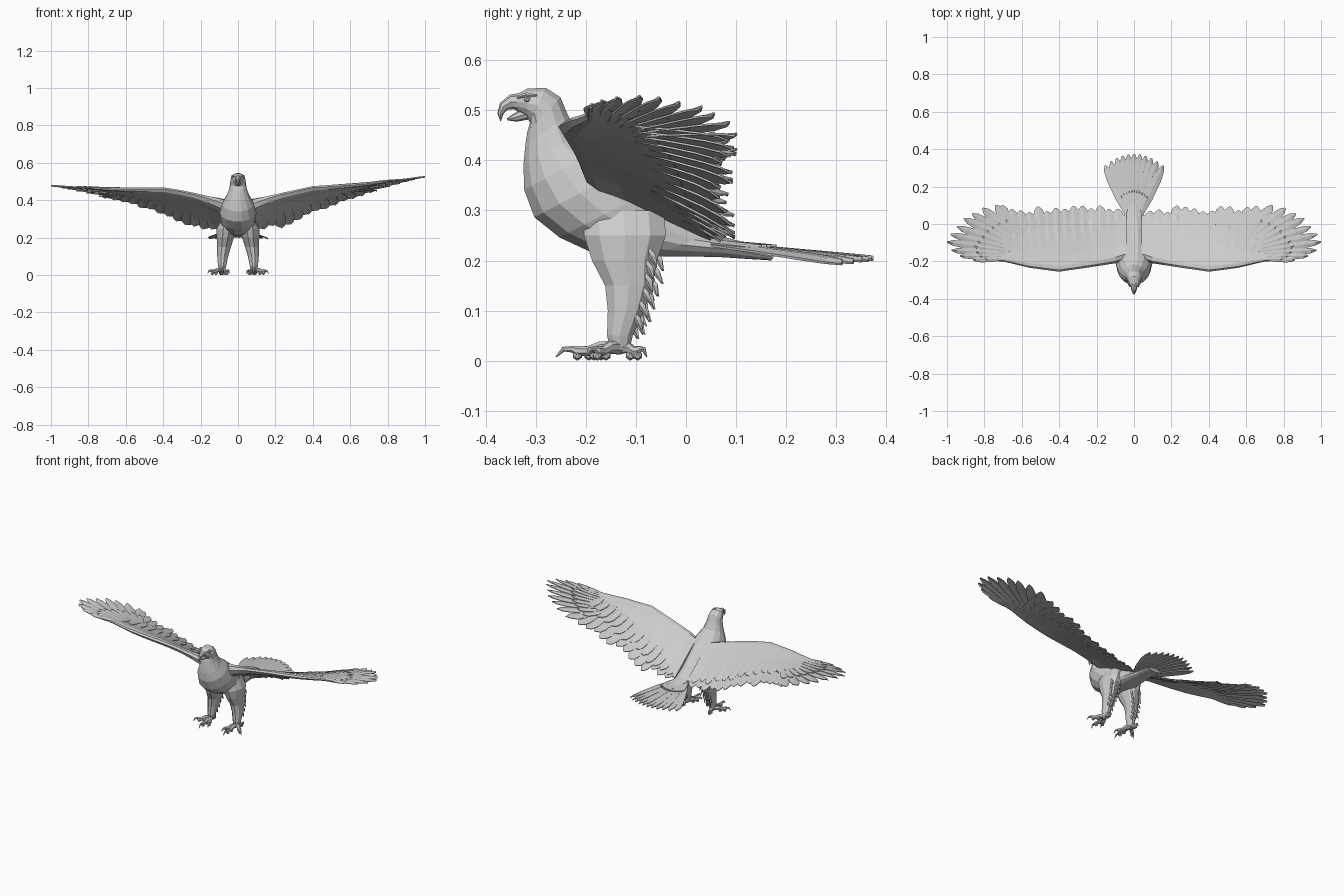
import bpy, bmesh, random
from math import sin, cos, pi
from mathutils import Vector as V

if "Cube" in bpy.data.objects:
    bpy.data.objects.remove(bpy.data.objects["Cube"])

random.seed(4)


def finish(name, bm, thick=0):
    bmesh.ops.recalc_face_normals(bm, faces=bm.faces)
    me = bpy.data.meshes.new(name)
    bm.to_mesh(me)
    bm.free()
    ob = bpy.data.objects.new(name, me)
    bpy.context.collection.objects.link(ob)
    if thick:
        m = ob.modifiers.new("thickness", 'SOLIDIFY')
        m.thickness, m.offset = thick, 0
    return ob


def lerp(table, x):
    if x <= table[0][0]:
        return table[0][1]
    for (a, p), (b, q) in zip(table, table[1:]):
        if x <= b:
            return p + (q - p) * (x - a) / (b - a)
    return table[-1][1]


def loft(bm, rings):
    vs = [[bm.verts.new(p) for p in r] for r in rings]
    n = len(vs[0])
    for a, b in zip(vs, vs[1:]):
        for i in range(n):
            j = (i + 1) % n
            bm.faces.new((a[i], a[j], b[j], b[i]))
    bm.faces.new(vs[0])
    bm.faces.new(vs[-1])


def ellipse(c, u, v, n=12):
    return [c + u * cos(2 * pi * i / n) + v * sin(2 * pi * i / n) for i in range(n)]


def tube(bm, pts, radii, ref=V((0, 0, 1)), n=6, flat=1.0):
    pts, rings = [V(p) for p in pts], []
    for i, p in enumerate(pts):
        t = (pts[min(i + 1, len(pts) - 1)] - pts[max(i - 1, 0)]).normalized()
        w = t.cross(ref).normalized()
        up = w.cross(t).normalized()
        rings.append(ellipse(p, w * radii[i], up * radii[i] * flat, n))
    loft(bm, rings)


def feather(bm, root, tip, half, height, lift=0.0, s=1):
    # flat blade with raised shaft, draped over a height function
    root, tip = V(root), V(tip)
    d = (tip - root).normalized()
    side = V((d.y, -d.x))
    rows = []
    for t, w in ((0, .6), (.35, 1), (.72, 1), (.9, .72), (1, .15)):
        row = []
        for e in (-1, 0, 1):
            p = root.lerp(tip, t) + side * (e * w * half)
            z = height(p.x, p.y) + lift + (.003 if e == 0 else -.003 * e)
            row.append(bm.verts.new((s * p.x, p.y, z)))
        rows.append(row)
    for a, b in zip(rows, rows[1:]):
        for i in (0, 1):
            bm.faces.new((a[i], a[i + 1], b[i + 1], b[i]))


# Body, neck and head: lower y, z, upper y, z, half width
sections = [(-.338, .499, -.337, .533, .017), (-.318, .486, -.317, .544, .032),
            (-.312, .474, -.28, .546, .040), (-.318, .455, -.25, .527, .042),
            (-.322, .43, -.235, .492, .047), (-.326, .39, -.215, .452, .062),
            (-.325, .34, -.17, .425, .085), (-.305, .285, -.12, .385, .098),
            (-.255, .245, -.07, .34, .096), (-.19, .215, -.01, .29, .08),
            (-.07, .208, .05, .255, .06), (.06, .207, .12, .236, .045), (.17, .2, .18, .214, .04)]
bm = bmesh.new()
rings = []
for y0, z0, y1, z1, w in sections:
    lo, hi = V((0, y0, z0)), V((0, y1, z1))
    rings.append(ellipse((lo + hi) / 2, V((w, 0, 0)), (hi - lo) / 2, 14))
loft(bm, rings)
finish("body", bm)

# Hooked beak, open
X = V((1, 0, 0))
bm = bmesh.new()
tube(bm, [(0, -.328, .516), (0, -.348, .517), (0, -.364, .508), (0, -.371, .493), (0, -.37, .479)],
     [.019, .015, .010, .006, .001], X, 8)
finish("upper_beak", bm)
bm = bmesh.new()
tube(bm, [(0, -.318, .494), (0, -.34, .486), (0, -.357, .482)], [.013, .009, .002], X, 8, 1.2)
finish("lower_beak", bm)

# Eyes and brows
bm = bmesh.new()
for s in (-1, 1):
    eye = bmesh.ops.create_icosphere(bm, subdivisions=1, radius=.007)['verts']
    bmesh.ops.translate(bm, verts=eye, vec=(s * .029, -.317, .522))
    tube(bm, [(s * .021, -.337, .526), (s * .031, -.318, .531), (s * .034, -.298, .53)],
         [.003, .005, .002], n=5)
finish("eyes_and_brows", bm)

# Wings
lead_y = [(.05, -.19), (.1, -.21), (.2, -.226), (.4, -.255), (.55, -.236), (.7, -.2), (1, -.19)]
lead_z = [(.05, .385), (.1, .395), (.2, .42), (.4, .45), (.7, .479), (1, .502)]
slope = [(.1, .53), (.25, .54), (.35, .45), (.5, .31), (.7, .17), (.85, .08), (1, .0)]
arm_back = [(.04, .05), (.3, .0), (.5, -.03), (.7, -.09), (.84, -.16)]
arm_thick = [(.04, .06), (.12, .045), (.2, .028), (.5, .022), (.7, .014), (.84, .004)]
tips = [(.74, .10), (.81, .085), (.865, .055), (.91, .03), (.945, -.015),
        (.98, -.055), (1.0, -.095), (.975, -.14), (.93, -.17), (.86, -.19)]
airfoil = [(0, 0), (.04, .5), (.13, .8), (.35, .7), (1, .08),
           (1, -.05), (.35, -.35), (.13, -.6), (.04, -.5)]


def wing(s, label):
    def height(x, y):
        return lerp(lead_z, x) - lerp(slope, x) * (y + .22) + s * .024 * max(0, x - .3) / .7

    # feathered arm
    bm = bmesh.new()
    rings = []
    for x in (.04, .1, .16, .23, .31, .4, .48, .56, .63, .7, .77, .84):
        y0, y1, th = lerp(lead_y, x), lerp(arm_back, x), lerp(arm_thick, x)
        rings.append([V((s * x, y0 + t * (y1 - y0), height(x, y0 + t * (y1 - y0)) + f * th))
                      for t, f in airfoil])
    loft(bm, rings)
    finish(label + "_wing_arm", bm)

    # secondaries, coverts and primaries
    bm = bmesh.new()
    for i in range(14):
        x = .075 + .046 * i
        feather(bm, (x, -.1), (x * 1.03 + .01, .08 + random.uniform(-.02, .02)), .032, height, 0, s)
        feather(bm, (x, -.15), (x * 1.02 + .01, lerp(arm_back, x) + random.uniform(.01, .04)),
                .028, height, .007, s)
    for i, tip in enumerate(tips):
        t = i / (len(tips) - 1)
        root = (.61 + .1 * t, -.07 - .115 * t)
        feather(bm, root, tip, .027 - .011 * t, height, .001 * (i % 2), s)
        mid = V(root).lerp(V(tip), .55)
        feather(bm, root, mid, .022 - .008 * t, height, .005, s)
    finish(label + "_wing_feathers", bm, .004)


wing(1, "left")
wing(-1, "right")


# Tail fan
def tail_height(x, y):
    return .233 - .09 * (y - .05) - .6 * x * x


bm = bmesh.new()
for i in range(-5, 6):
    a = i / 5
    feather(bm, (.032 * a, .05), (.155 * a, .374 - .062 * a * a), .025, tail_height, .001 * (i % 2))
    feather(bm, (.03 * a, .04), (.07 * a, .18 - .03 * a * a), .018, tail_height, .005)
finish("tail_feathers", bm, .005)

# Legs: z, centre x, y, half sizes x, y
leg = [(.3, .05, -.125, .038, .085), (.25, .062, -.122, .052, .086), (.2, .068, -.123, .046, .068),
       (.15, .075, -.114, .037, .05), (.1, .082, -.12, .029, .038),
       (.05, .085, -.132, .022, .027), (.022, .086, -.132, .015, .02)]
toe_tips = [(.045, -.225), (.082, -.26), (.163, -.2), (.095, -.078)]
for s, label in ((1, "left"), (-1, "right")):
    bm = bmesh.new()
    loft(bm, [ellipse(V((s * x, y, z)), V((rx, 0, 0)), V((0, ry, 0)), 10) for z, x, y, rx, ry in leg])
    # ragged feather tufts behind the leg
    for i in range(18):
        z = .065 + .0085 * i
        row = leg[::-1]
        cx, cy, rx, ry = (lerp([(r[0], r[k]) for r in row], z) for k in (1, 2, 3, 4))
        e = (-.6, .1, .65)[i % 3]
        y = cy + ry * (1 - e * e) ** .5
        x = s * (cx + e * rx)
        tube(bm, [(x, y - .012, z + .02), (x, y + .002, z), (x, y + random.uniform(.006, .016), z - .022)],
             [.006, .008, .001], X, 5, .6)
    finish(label + "_leg", bm)

    # toes with curved claws
    bm = bmesh.new()
    base = V((.087, -.133))
    for tip in toe_tips:
        path = []
        for t, z in ((0, .026), (.3, .027), (.5, .019), (.68, .02), (.74, .023), (.88, .023), (1, .007)):
            p = base.lerp(V(tip), t)
            path.append((s * p.x, p.y, z))
        tube(bm, path, [.014, .012, .010, .010, .007, .005, .001], n=7)
        # rounded toe pads
        for t in (.4, .66):
            p = base.lerp(V(tip), t)
            pad = bmesh.ops.create_icosphere(bm, subdivisions=1, radius=.0105)['verts']
            bmesh.ops.translate(bm, verts=pad, vec=(s * p.x, p.y, .0105))
    finish(label + "_foot", bm)
